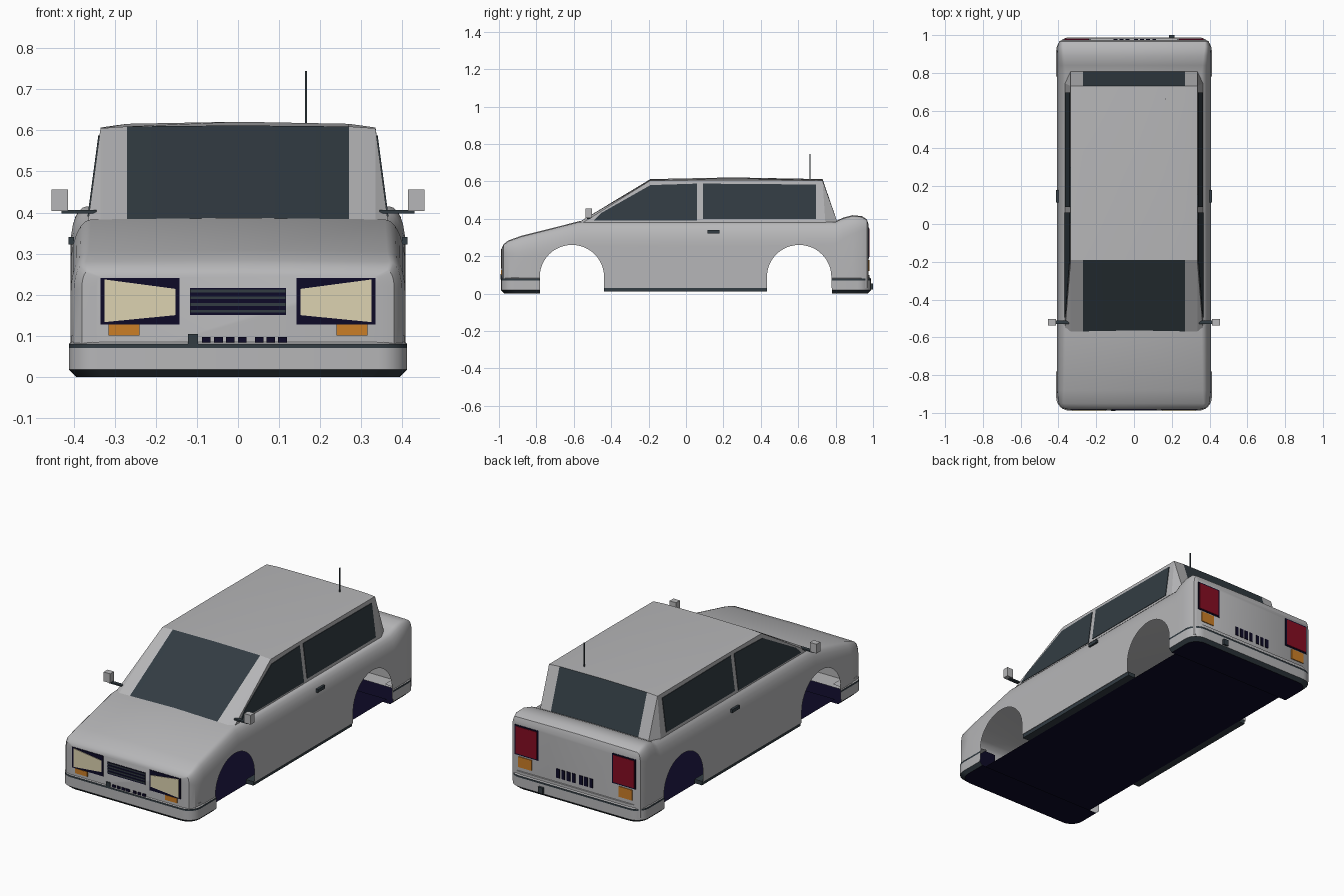
import bpy, bmesh, math

cube = bpy.data.objects.get("Cube")
if cube:
    bpy.data.objects.remove(cube, do_unlink=True)


def material(name, rgb):
    m = bpy.data.materials.new(name)
    m.use_nodes = True
    m.diffuse_color = (*rgb, 1)
    m.node_tree.nodes["Principled BSDF"].inputs["Base Color"].default_value = (*rgb, 1)
    return m


PAINT = material("grey_paint", (0.47, 0.47, 0.48))
SLATE = material("slate_glass", (0.032, 0.045, 0.055))
NAVY = material("navy_black", (0.004, 0.003, 0.02))
CREAM = material("cream_lens", (0.72, 0.65, 0.44))
ORANGE = material("orange_lens", (0.6, 0.21, 0.02))
RED = material("red_lens", (0.24, 0.004, 0.016))


def finish(name, bm, mats, smooth=None):
    bmesh.ops.recalc_face_normals(bm, faces=bm.faces)
    me = bpy.data.meshes.new(name)
    bm.to_mesh(me)
    bm.free()
    for m in mats:
        me.materials.append(m)
    ob = bpy.data.objects.new(name, me)
    bpy.context.collection.objects.link(ob)
    if smooth:
        shade(ob, smooth)
    return ob


def shade(ob, angle):
    bpy.ops.object.select_all(action='DESELECT')
    ob.select_set(True)
    bpy.context.view_layer.objects.active = ob
    bpy.ops.object.shade_smooth_by_angle(angle=math.radians(angle))


def bridge(bm, a, b, mat=0, closed=True):
    n = len(a)
    for i in range(n if closed else n - 1):
        j = (i + 1) % n
        bm.faces.new((a[i], a[j], b[j], b[i])).material_index = mat


def prism(name, loop_a, loop_b, mat):
    bm = bmesh.new()
    a = [bm.verts.new(p) for p in loop_a]
    b = [bm.verts.new(p) for p in loop_b]
    bridge(bm, a, b)
    bm.faces.new(a)
    bm.faces.new(b)
    return finish(name, bm, [mat])


def plate(name, pts, y0, y1, mat):
    return prism(name, [(x, y0, z) for x, z in pts], [(x, y1, z) for x, z in pts], mat)


def box(name, xs, ys, zs, mat):
    (x0, x1), (z0, z1) = xs, zs
    return plate(name, [(x0, z0), (x1, z0), (x1, z1), (x0, z1)], *ys, mat)


def rect(s, x0, x1, z0, z1):
    return [(s * x0, z0), (s * x1, z0), (s * x1, z1), (s * x0, z1)]


# Lower body: sections lofted along y (y, half width, top height, shoulder size)
stations = [(-0.983, 0.345, 0.245, 0.2), (-0.975, 0.38, 0.26, 0.35),
            (-0.95, 0.4, 0.28, 0.6), (-0.88, 0.408, 0.305, 0.9),
            (-0.57, 0.408, 0.383, 1), (0.8, 0.408, 0.383, 1),
            (0.84, 0.408, 0.402, 0.9), (0.89, 0.408, 0.415, 0.8),
            (0.94, 0.405, 0.41, 0.6), (0.967, 0.395, 0.393, 0.4),
            (0.975, 0.38, 0.37, 0.2)]
bm = bmesh.new()
rings = []
for y, w, top, k in stations:
    half = [(w, 0.03)]
    for i in range(7):
        a = math.pi / 2 * i / 6
        half.append((w - 0.05 * k * (1 - math.cos(a)), top - 0.12 * k * (1 - math.sin(a))))
    pts = half + [(0, top + 0.004)] + [(-x, z) for x, z in reversed(half)]
    rings.append([bm.verts.new((x, y, z)) for x, z in pts])
for a, b in zip(rings, rings[1:]):
    bridge(bm, a, b)
bm.faces.new(rings[0])
bm.faces.new(rings[-1])
body = finish("body", bm, [PAINT])

# Wheel arches cut through the body
for yc in (-0.61, 0.605):
    prof = [(yc + 0.172 * math.cos(math.pi * i / 24), 0.09 + 0.17 * math.sin(math.pi * i / 24))
            for i in range(25)]
    prof += [(yc - 0.172, -0.1), (yc + 0.172, -0.1)]
    cutter = prism("arch_cutter", [(-0.6, y, z) for y, z in prof],
                   [(0.6, y, z) for y, z in prof], PAINT)
    cutter.hide_render = True
    mod = body.modifiers.new("arch", 'BOOLEAN')
    mod.operation = 'DIFFERENCE'
    mod.solver = 'EXACT'
    mod.object = cutter
    bpy.context.view_layer.objects.active = body
    bpy.ops.object.modifier_apply(modifier=mod.name)
    bpy.data.objects.remove(cutter, do_unlink=True)

# Hollow underside: drop the arch tunnels and the bottom
bm = bmesh.new()
bm.from_mesh(body.data)
inner = [f for f in bm.faces if f.calc_center_median().z < 0.27
         and abs(f.calc_center_median().y) < 0.9 and abs(f.normal.x) < 0.3]
bmesh.ops.delete(bm, geom=inner, context='FACES')
bm.to_mesh(body.data)
bm.free()
shade(body, 32)

# Cabin: columns across, rows from windscreen base over the roof to the rear base
cols = [(-0.335, 0), (-0.27, 0.009), (0, 0.014), (0.27, 0.009), (0.335, 0)]
rows = [(-0.575, 0.38, 0), (-0.19, 0.605, 0.5), (0.25, 0.607, 1), (0.73, 0.605, 0.5), (0.81, 0.38, 0)]
bm = bmesh.new()
grid = [[bm.verts.new((x, y, z + crown * c)) for x, crown in cols] for y, z, c in rows]
for r in range(4):
    bridge(bm, grid[r], grid[r + 1], closed=False)
bm.faces.ensure_lookup_table()
for f in bm.faces:
    c = f.calc_center_median()
    if abs(c.x) < 0.2 and c.z < 0.55:
        f.material_index = 1
for col, s in ((0, -1), (4, 1)):
    e = [row[col] for row in grid]
    front = bm.verts.new((s * 0.365, -0.55, 0.38))
    back = bm.verts.new((s * 0.365, 0.745, 0.38))
    bm.faces.new((e[0], e[1], front))
    bm.faces.new((front, e[1], e[2], e[3], back))
    bm.faces.new((back, e[3], e[4]))
finish("cabin", bm, [PAINT, SLATE], 12)


# Side windows lie on the sloping cabin sides
def side_x(z):
    return 0.365 - 0.03 * (z - 0.38) / 0.225


windows = {"front_side_window": [(-0.495, 0.39), (-0.455, 0.43), (-0.19, 0.58), (0.06, 0.588), (0.06, 0.39)],
           "rear_side_window": [(0.09, 0.398), (0.09, 0.588), (0.695, 0.583), (0.695, 0.398)]}
for s in (1, -1):
    for name, pts in windows.items():
        prism(name, [(s * (side_x(z) - 0.004), y, z) for y, z in pts],
              [(s * (side_x(z) + 0.003), y, z) for y, z in pts], SLATE)


# Bumpers: rounded plan outline stacked in height, open towards the arches
def outline(d, sign):
    r, x, y = 0.07, 0.412 - d, 0.988 - d
    arc = [(x - r + r * math.cos(a), y - r + r * math.sin(a))
           for a in (math.pi / 2 * i / 6 for i in range(7))]
    half = [(x, 0.78)] + arc
    return [(px, sign * py) for px, py in half + [(-px, py) for px, py in reversed(half)]]


layers = [(0, 0.018, 1), (0.018, 0, 0), (0.07, 0, 1), (0.08, 0, 0), (0.085, 0.006, 0),
          (0.1, 0.006, 0), (0.104, 0.05, 0)]
for sign, name in ((-1, "front_bumper"), (1, "rear_bumper")):
    bm = bmesh.new()
    loops = [[bm.verts.new((x, y, z)) for x, y in outline(d, sign)] for z, d, m in layers]
    for i in range(len(loops) - 1):
        bridge(bm, loops[i], loops[i + 1], layers[i][2], closed=False)
    bm.faces.new(loops[0]).material_index = 2
    finish(name, bm, [PAINT, SLATE, NAVY], 25)

# Floor sheet and sills
bm = bmesh.new()
bm.faces.new([bm.verts.new((x, y, 0.011)) for x, y in
              ((-0.36, -0.8), (0.36, -0.8), (0.36, 0.8), (-0.36, 0.8))])
finish("floor", bm, [NAVY])

for s in (1, -1):
    box("sill", (s * 0.355, s * 0.402), (-0.438, 0.433), (0.012, 0.034), SLATE)
    # Front lights
    plate("headlight_frame", rect(s, 0.143, 0.335, 0.127, 0.241), -0.975, -0.986, NAVY)
    plate("headlight_lens", [(s * 0.152, 0.15), (s * 0.325, 0.133), (s * 0.325, 0.237), (s * 0.152, 0.214)],
          -0.98, -0.989, CREAM)
    plate("front_indicator", rect(s, 0.24, 0.315, 0.1, 0.127), -0.975, -0.988, ORANGE)
    # Rear lights
    plate("tail_light_frame", rect(s, 0.228, 0.374, 0.188, 0.354), 0.968, 0.978, NAVY)
    plate("tail_light_lens", rect(s, 0.237, 0.367, 0.195, 0.347), 0.972, 0.981, RED)
    plate("rear_indicator", rect(s, 0.27, 0.352, 0.122, 0.18), 0.97, 0.98, ORANGE)
    # Door handles and mirrors
    box("door_handle", (s * 0.4, s * 0.413), (0.115, 0.18), (0.322, 0.34), SLATE)
    box("mirror_stem", (s * 0.345, s * 0.43), (-0.53, -0.51), (0.398, 0.406), SLATE)
    box("mirror_head", (s * 0.414, s * 0.454), (-0.537, -0.503), (0.404, 0.456), PAINT)

# Grille with slats
plate("grille", rect(1, -0.117, 0.117, 0.15, 0.216), -0.975, -0.986, NAVY)
for i in range(4):
    z = 0.156 + 0.0165 * i
    plate("grille_slat", rect(1, -0.117, 0.117, z, z + 0.007), -0.98, -0.988, SLATE)

# Small vents at both ends
for x in (-0.088, -0.058, -0.029, 0, 0.041, 0.069, 0.098):
    plate("front_vent", rect(1, x, x + 0.021, 0.083, 0.097), -0.978, -0.987, NAVY)
    plate("rear_vent", rect(-1, 1.1 * x - 0.02, 1.1 * x, 0.125, 0.175), 0.97, 0.979, NAVY)
plate("front_tow_cover", rect(1, -0.122, -0.098, 0.074, 0.104), -0.978, -0.991, SLATE)
box("tow_hitch", (0.185, 0.215), (0.98, 1.0), (0.022, 0.055), SLATE)

# Aerial
box("aerial", (0.163, 0.168), (0.66, 0.665), (0.6, 0.745), SLATE)
